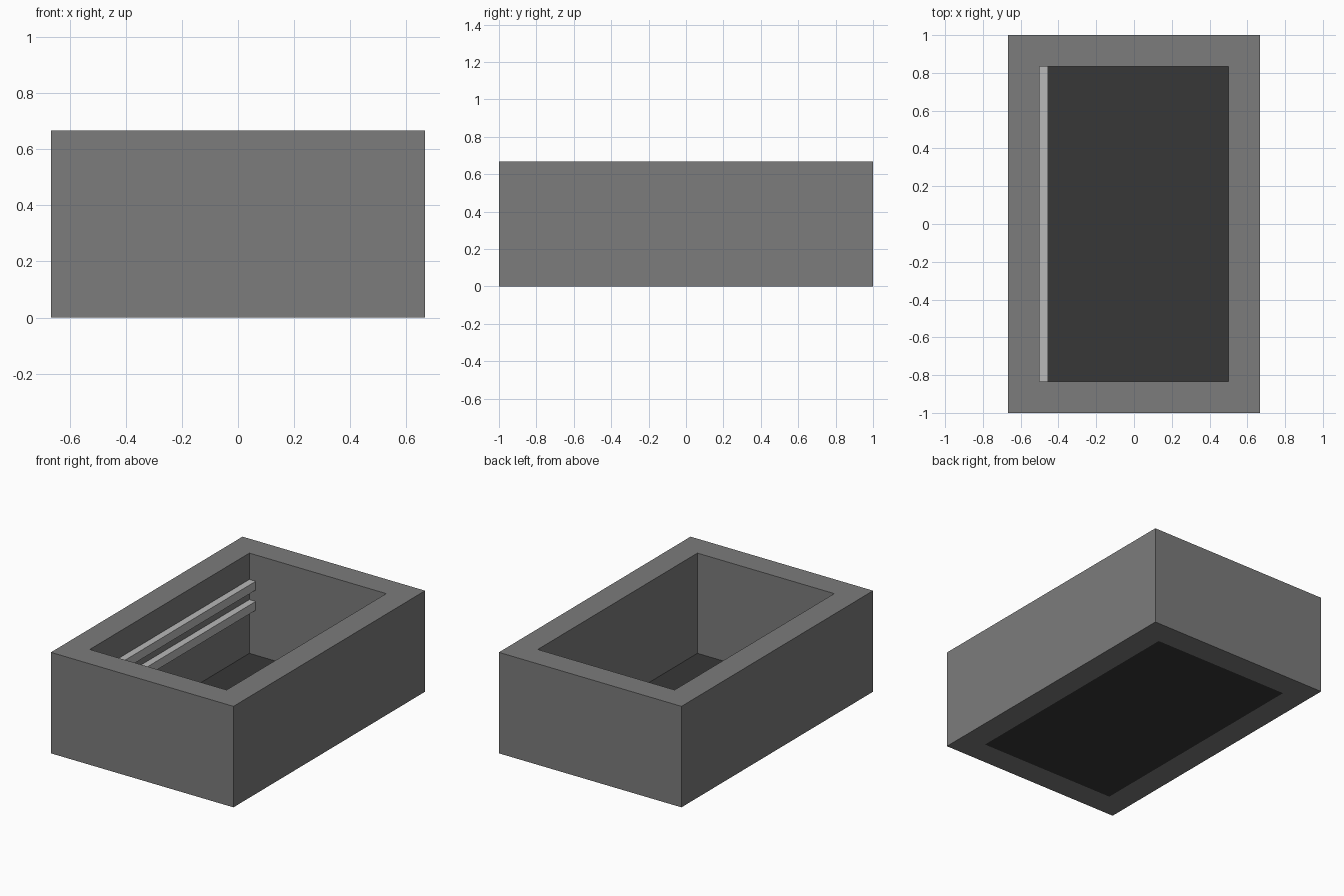
import bpy
import bmesh

cube = bpy.data.objects.get("Cube")
if cube:
    bpy.data.objects.remove(cube, do_unlink=True)

W, D, H = 0.667, 1.0, 0.667      # outer half width, half depth, height
IW, ID = 0.5, 0.833              # inner half width and half depth


def material(name, grey):
    m = bpy.data.materials.new(name)
    m.use_nodes = True
    colour = (grey, grey, grey, 1)
    m.diffuse_color = colour
    m.node_tree.nodes["Principled BSDF"].inputs["Base Color"].default_value = colour
    return m


def add_object(name, bm, mat):
    bmesh.ops.recalc_face_normals(bm, faces=bm.faces)
    mesh = bpy.data.meshes.new(name)
    bm.to_mesh(mesh)
    bm.free()
    mesh.materials.append(mat)
    obj = bpy.data.objects.new(name, mesh)
    bpy.context.collection.objects.link(obj)
    return obj


def box(name, lo, hi, mat):
    bm = bmesh.new()
    bmesh.ops.create_cube(bm, size=1)
    for v in bm.verts:
        v.co = [(a + b) / 2 + c * (b - a) for a, b, c in zip(lo, hi, v.co)]
    return add_object(name, bm, mat)


wall_grey = material("wall grey", 0.2)
floor_grey = material("dark floor grey", 0.038)
rail_grey = material("light rail grey", 0.48)

# Thick rectangular wall ring, open at the top and the bottom
bm = bmesh.new()
signs = [(-1, -1), (1, -1), (1, 1), (-1, 1)]
rings = [[bm.verts.new((sx * w, sy * d, z)) for sx, sy in signs]
         for w, d, z in ((W, D, 0), (W, D, H), (IW, ID, H), (IW, ID, 0))]
for k in range(4):
    a, b = rings[k], rings[(k + 1) % 4]
    for i in range(4):
        j = (i + 1) % 4
        bm.faces.new((a[i], a[j], b[j], b[i]))
add_object("walls", bm, wall_grey)

# Thin floor closing the bottom opening
box("floor", (-IW, -ID, 0), (IW, ID, 0.005), floor_grey)

# Two rails along the inside of one long wall
for name, top in (("upper_rail", 0.493), ("lower_rail", 0.36)):
    box(name, (-IW, -ID, top - 0.058), (-0.454, ID, top), rail_grey)
